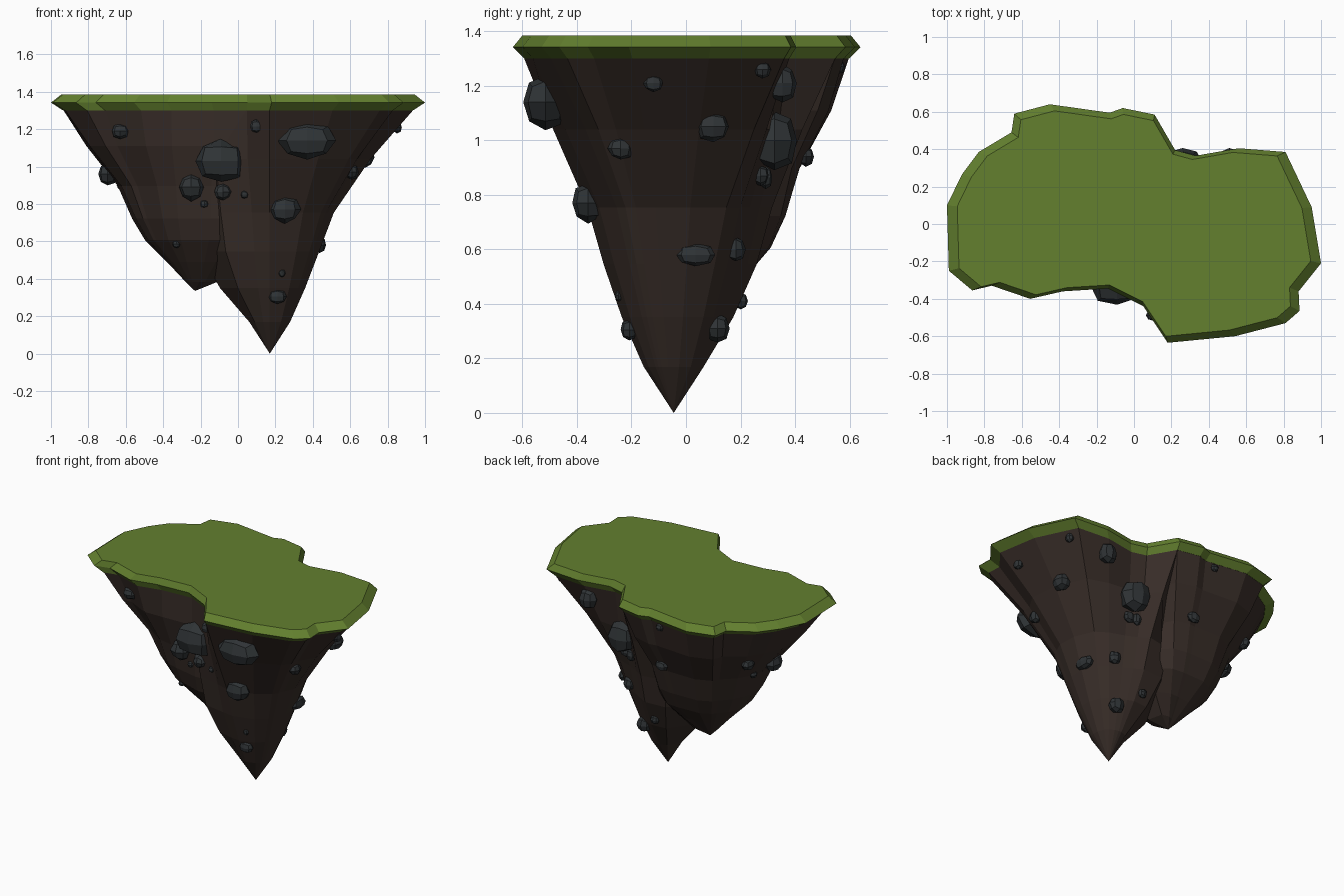
import bpy, bmesh, random
from mathutils import Vector
from mathutils.bvhtree import BVHTree

if "Cube" in bpy.data.objects:
    bpy.data.objects.remove(bpy.data.objects["Cube"])

random.seed(4)


def finish(bm, name, color):
    bmesh.ops.recalc_face_normals(bm, faces=bm.faces[:])
    me = bpy.data.meshes.new(name)
    bm.to_mesh(me)
    ob = bpy.data.objects.new(name, me)
    bpy.context.collection.objects.link(ob)
    mat = bpy.data.materials.get(name) or bpy.data.materials.new(name)
    mat.diffuse_color = (*color, 1)
    mat.use_nodes = True
    mat.node_tree.nodes["Principled BSDF"].inputs["Base Color"].default_value = mat.diffuse_color
    me.materials.append(mat)
    return ob


def skin(bm, rings):
    # quads between successive closed rings
    n = len(rings[0])
    vs = [[bm.verts.new(p) for p in r] for r in rings]
    for a, b in zip(vs, vs[1:]):
        for i in range(n):
            j = (i + 1) % n
            bm.faces.new((a[i], a[j], b[j], b[i]))
    return vs


# island outline, counter-clockwise from the right
outline = [(1, -.21), (.95, .09), (.81, .385), (.56, .405), (.33, .365), (.22, .395),
           (.11, .585), (-.06, .62), (-.13, .595), (-.45, .64), (-.64, .59), (-.655, .49),
           (-.83, .385), (-.92, .265), (-1, .1), (-.99, -.25), (-.865, -.355), (-.76, -.33),
           (-.555, -.4), (-.38, -.36), (-.14, -.345), (.05, -.44), (.18, -.635),
           (.54, -.6), (.81, -.53), (.885, -.465), (.88, -.36)]


def ring(s, z):
    return [Vector((x * s, y * s, z)) for x, y in outline]


# grass slab with bevelled rim
bm = bmesh.new()
vs = skin(bm, [ring(.935, 1.30), ring(1, 1.342), ring(.945, 1.385)])
bm.faces.new(vs[-1])
bm.faces.new(vs[0][::-1])
finish(bm, "grass_top", (.125, .215, .028))

EARTH = (.039, .026, .021)
TIP, TIP2 = Vector((.17, -.045, 0)), Vector((-.23, .06, .335))


def cone(name, tip, other, pts, prof, top_z):
    # round near the tip, taking on the outline shape near the top; each row is
    # (height fraction, round radius, share of outline radius, bulge toward other tip)
    toward = Vector((other.x - tip.x, other.y - tip.y, 0)).normalized()
    bm = bmesh.new()
    rings = []
    for t, a, w, b in prof:
        row = []
        for x, y in pts:
            d = Vector((x * .935 - tip.x, y * .935 - tip.y, 0))
            u = d.normalized()
            p = tip + u * (a + w * d.length + b * max(0, u.dot(toward)))
            p.z = tip.z + (top_z - tip.z) * t
            row.append(p)
        rings.append(row)
    vs = skin(bm, rings)
    bm.faces.new(vs[-1])
    bmesh.ops.remove_doubles(bm, verts=bm.verts[:], dist=.0005)
    return finish(bm, name, EARTH)


# earth: a deep right cone joined with a shallower left cone
main_pts = outline[:7] + [(-.1, .4), (-.25, 0)] + outline[20:]
side_pts = outline[6:22] + [(.15, -.1), (.1, .25)]
body = cone("earth_body", TIP, TIP2, main_pts,
            [(0, 0, 0, 0), (.13, .11, 0, 0), (.27, .185, .01, .08), (.42, .23, .05, .13),
             (.58, .24, .14, .11), (.8, .19, .46, .03), (1, 0, 1, 0)], 1.30)
side = cone("earth_side", TIP2, TIP, side_pts,
            [(0, 0, 0, 0), (.05, .05, 0, .08), (.16, .15, 0, .1), (.28, .225, .06, .1),
             (.4, .245, .13, .08), (.58, .23, .26, .04), (.8, .165, .59, 0), (1, 0, 1, 0)], 1.304)
mod = body.modifiers.new("join", 'BOOLEAN')
mod.operation, mod.solver, mod.object = 'UNION', 'EXACT', side
deps = bpy.context.evaluated_depsgraph_get()
joined = bpy.data.meshes.new_from_object(body.evaluated_get(deps))
body.modifiers.clear()
body.data = joined
bpy.data.objects.remove(side)
bm = bmesh.new()
bm.from_mesh(joined)
tree = BVHTree.FromBMesh(bm)

# rocks per side: horizontal coordinate, height, half width, half height
rocks = {
    (0, -1): [(-.63, 1.19, .045, .04), (.10, 1.215, .035, .035), (.37, 1.14, .145, .1),
              (-.09, 1.03, .135, .11), (-.25, .89, .065, .07), (-.08, .865, .045, .042),
              (-.18, .8, .022, .02), (.035, .85, .02, .02), (.25, .77, .08, .07),
              (.235, .43, .017, .02), (.21, .305, .05, .037), (-.33, .585, .02, .02)],
    (1, 0): [(-.12, 1.21, .036, .03), (.28, 1.26, .03, .03), (.1, 1.05, .06, .055),
             (-.24, .97, .045, .04), (.035, .58, .073, .04)],
    (0, 1): [(.51, 1.21, .06, .07), (.26, 1.0, .1, .11), (.22, .865, .03, .04),
             (.27, .87, .04, .035), (.31, .6, .04, .045), (.24, .31, .055, .05),
             (.1, .41, .03, .03), (-.12, .94, .045, .035), (-.19, 1.27, .025, .025)],
    (-1, 0): [(.03, .96, .07, .06), (.27, 1.03, .05, .04), (.15, .9, .025, .025)],
}
bm = bmesh.new()
for (dx, dy), items in rocks.items():
    d = Vector((dx, dy, 0))
    for h, z, w, t in items:
        start = Vector((h * abs(dy), h * abs(dx), z)) + d * 3
        hit = tree.ray_cast(start, -d)[0]
        if hit is None:
            continue
        depth = .85 * min(w, t)
        hit += d * depth * .15
        size = Vector((w, depth, t)) if dy else Vector((depth, w, t))
        rock = bmesh.new()
        bmesh.ops.create_cube(rock, size=2)
        bmesh.ops.subdivide_edges(rock, edges=rock.edges[:], cuts=1, use_grid_fill=True)
        for v in rock.verts:
            v.co = v.co.normalized() * random.uniform(.95, 1.12)
            v.co = v.co * size + hit
        me = bpy.data.meshes.new("rock_tmp")
        rock.to_mesh(me)
        bm.from_mesh(me)
        rock.free()
        bpy.data.meshes.remove(me)
finish(bm, "rocks", (.029, .034, .037))
